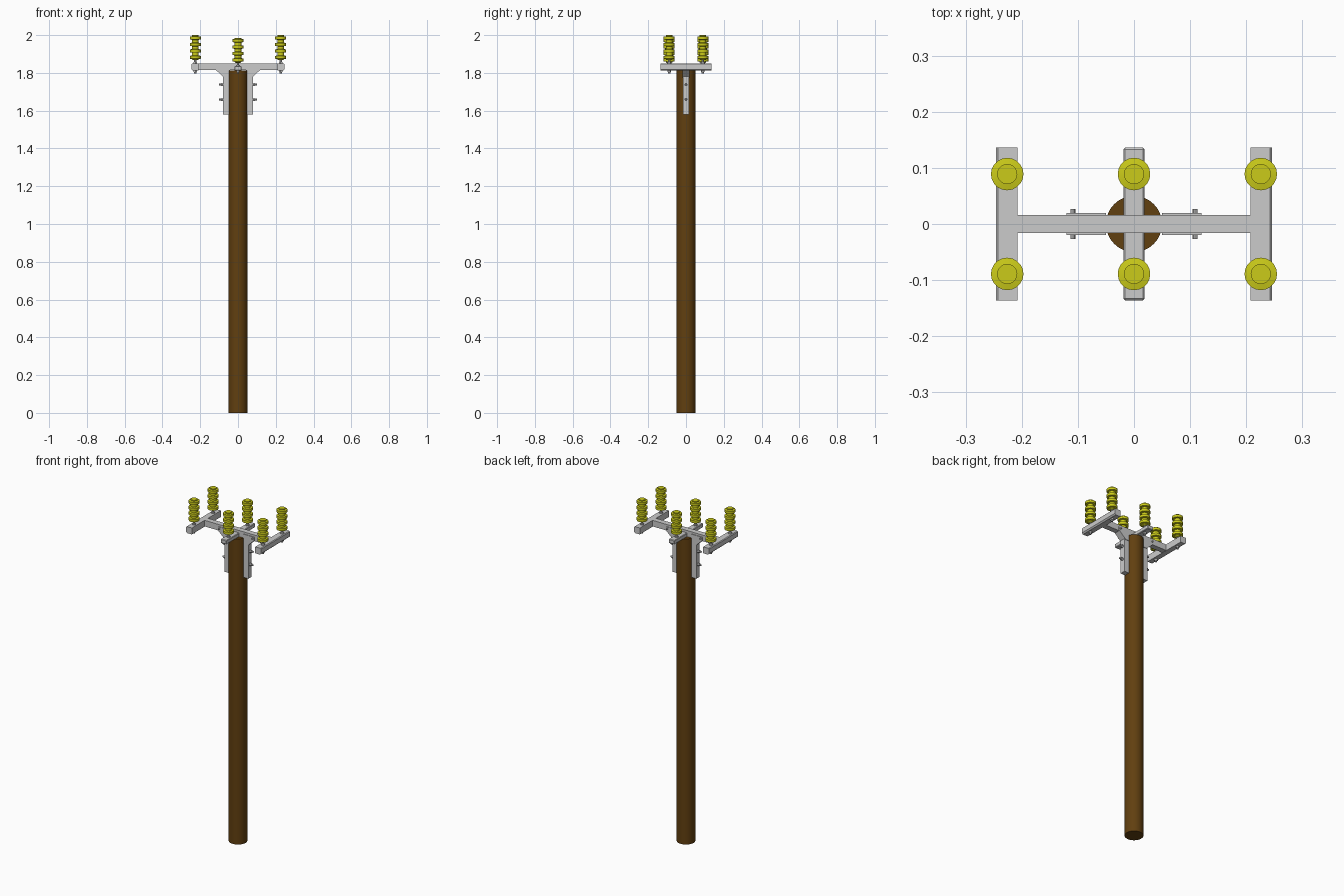
import bpy, bmesh, math
from mathutils import Vector

if "Cube" in bpy.data.objects:
    bpy.data.objects.remove(bpy.data.objects["Cube"])


def material(name, color):
    m = bpy.data.materials.new(name)
    m.diffuse_color = color
    m.use_nodes = True
    m.node_tree.nodes["Principled BSDF"].inputs["Base Color"].default_value = m.diffuse_color
    return m


WOOD = material("wood", (0.12, 0.05, 0.005, 1))
GLAZE = material("yellow_glaze", (0.6, 0.6, 0.01, 1))


def finish(name, bm, mat=None, smooth=False):
    bmesh.ops.recalc_face_normals(bm, faces=bm.faces[:])
    me = bpy.data.meshes.new(name)
    bm.to_mesh(me)
    bm.free()
    ob = bpy.data.objects.new(name, me)
    bpy.context.collection.objects.link(ob)
    if mat:
        me.materials.append(mat)
    if smooth:
        bpy.context.view_layer.objects.active = ob
        ob.select_set(True)
        bpy.ops.object.shade_smooth_by_angle(angle=math.radians(35))
        ob.select_set(False)
    return ob


def extrude(name, pts, axis, half):
    """Closed profile extruded both ways along y ('y')  from the x-z plane."""
    bm = bmesh.new()
    lo = [bm.verts.new((x, -half, z)) for x, z in pts]
    hi = [bm.verts.new((x, half, z)) for x, z in pts]
    bm.faces.new(lo)
    bm.faces.new(hi[::-1])
    for i in range(len(pts)):
        j = (i + 1) % len(pts)
        bm.faces.new((lo[i], lo[j], hi[j], hi[i]))
    return finish(name, bm)


def box(name, x0, x1, y0, y1, z0, z1, bevel=0):
    bm = bmesh.new()
    bmesh.ops.create_cube(bm, size=1)
    for v in bm.verts:
        v.co = Vector(((x0 + x1) / 2 + v.co.x * (x1 - x0),
                       (y0 + y1) / 2 + v.co.y * (y1 - y0),
                       (z0 + z1) / 2 + v.co.z * (z1 - z0)))
    ob = finish(name, bm)
    if bevel:
        b = ob.modifiers.new("edge", "BEVEL")
        b.width, b.segments = bevel, 1
    return ob


def rod(name, a, b, r, sides, mat=None, smooth=False):
    a, b = Vector(a), Vector(b)
    bm = bmesh.new()
    bmesh.ops.create_cone(bm, cap_ends=True, segments=sides, radius1=r, radius2=r, depth=(b - a).length)
    q = Vector((0, 0, 1)).rotation_difference(b - a)
    for v in bm.verts:
        v.co = q @ v.co + (a + b) / 2
    return finish(name, bm, mat, smooth)


def lathe(name, profile, x, y, z, sides, mat):
    bm = bmesh.new()
    rings = []
    for r, h in profile:
        rings.append([bm.verts.new((x + r * math.cos(2 * math.pi * i / sides),
                                    y + r * math.sin(2 * math.pi * i / sides), z + h))
                      for i in range(sides)])
    for a, b in zip(rings, rings[1:]):
        for i in range(sides):
            j = (i + 1) % sides
            bm.faces.new((a[i], a[j], b[j], b[i]))
    bm.faces.new(rings[0][::-1])
    bm.faces.new(rings[-1])
    return finish(name, bm, mat, True)


# Pole
rod("pole", (0, 0, 0), (0, 0, 1.812), 0.05, 32, WOOD, True)

# Main beam and cross arms
box("main_beam", -0.21, 0.21, -0.016, 0.016, 1.814, 1.85)
box("middle_arm", -0.019, 0.019, -0.136, 0.136, 1.812, 1.836, 0.003)
for s, side in ((-1, "left"), (1, "right")):
    pts = [(s * 0.208, 1.812), (s * 0.239, 1.812), (s * 0.246, 1.819),
           (s * 0.246, 1.846), (s * 0.242, 1.85), (s * 0.208, 1.85)]
    extrude(side + "_arm", pts, "y", 0.136)

    # Bracket leg flaring into the beam
    leg = [(s * 0.043, 1.58), (s * 0.079, 1.58), (s * 0.079, 1.785),
           (s * 0.102, 1.816), (s * 0.043, 1.816)]
    extrude(side + "_bracket_leg", leg, "y", 0.016)
    # Gusset plates either side of the joint
    gusset = [(s * 0.05, 1.775), (s * 0.074, 1.775), (s * 0.12, 1.818),
              (s * 0.12, 1.838), (s * 0.05, 1.838)]
    extrude(side + "_gusset", gusset, "y", 0.0195)
    rod(side + "_gusset_bolt", (s * 0.109, -0.027, 1.828), (s * 0.109, 0.027, 1.828), 0.0045, 8)

    # Bolts through the pole
    for z in (1.66, 1.738):
        rod(side + "_pole_bolt", (s * 0.07, 0, z), (s * 0.1, 0, z), 0.005, 8)
        rod(side + "_pole_nut", (s * 0.079, 0, z), (s * 0.09, 0, z), 0.009, 6)

# Insulators with four sheds on a pin
profile = [(0.012, 0.0), (0.018, 0.004)]
for k in range(4):
    h = 0.006 + k * 0.034
    profile += [(0.018, h), (0.029, h + 0.002), (0.029, h + 0.017), (0.018, h + 0.019)]
profile += [(0.018, 0.133)]
for x in (-0.226, 0, 0.226):
    base = 1.853 if x == 0 else 1.867
    arm_top = 1.836 if x == 0 else 1.85
    for y in (-0.089, 0.089):
        lathe("insulator", profile, x, y, base, 20, GLAZE)
        rod("insulator_pin", (x, y, 1.797), (x, y, base + 0.003), 0.006, 10)
        rod("insulator_nut", (x, y, arm_top - 0.001), (x, y, arm_top + 0.007), 0.011, 6)
        rod("lower_nut", (x, y, 1.804), (x, y, 1.813), 0.01, 6)
